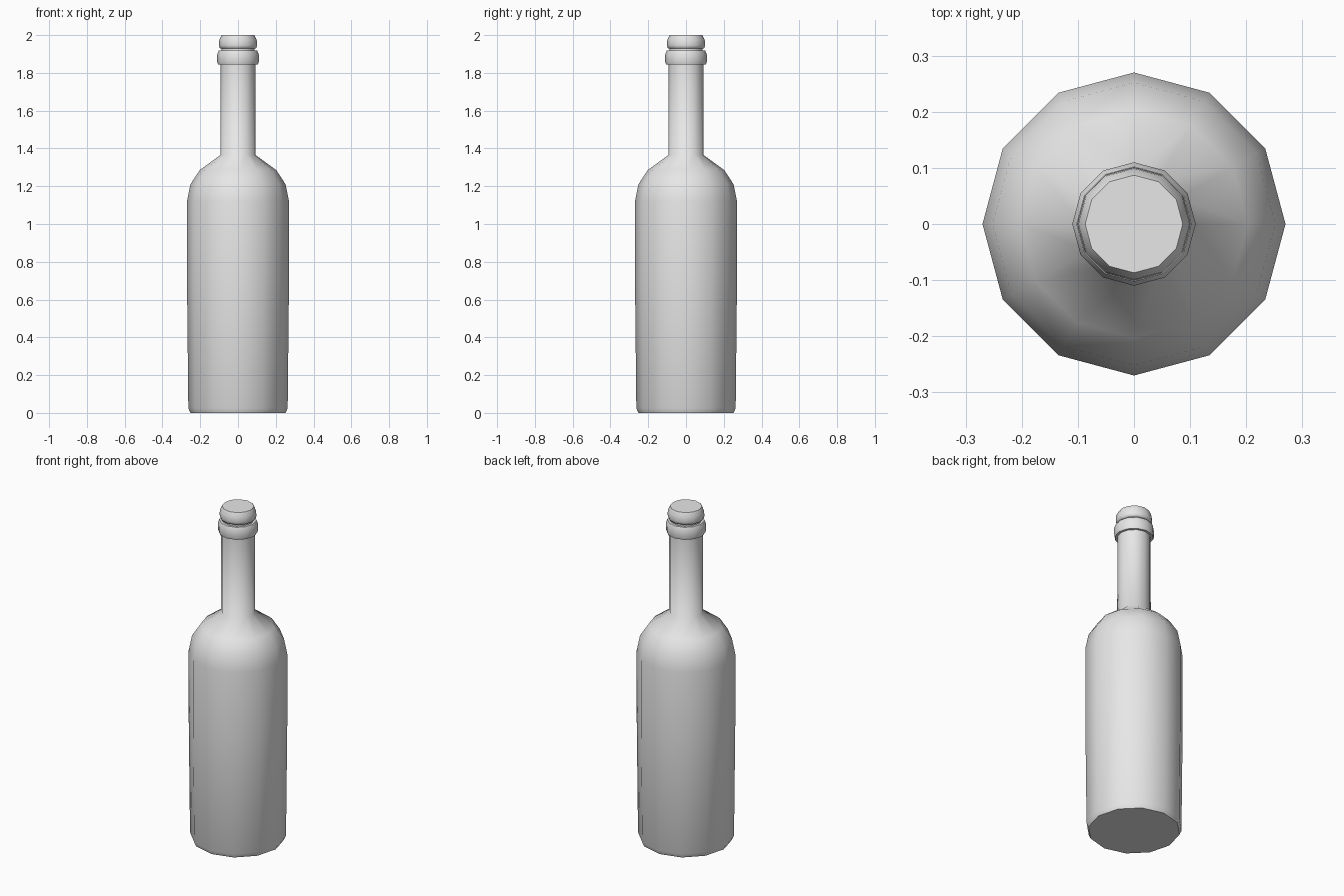
import bpy, bmesh
from math import cos, sin, pi, radians

SIDES = 12

cube = bpy.data.objects.get("Cube")
if cube:
    bpy.data.objects.remove(cube, do_unlink=True)

grey = bpy.data.materials.new("light grey")
grey.use_nodes = True
grey.diffuse_color = (0.8, 0.8, 0.8, 1)
grey.node_tree.nodes["Principled BSDF"].inputs["Base Color"].default_value = (0.8, 0.8, 0.8, 1)


def lathe(name, profile, smooth_angle=60):
    """Turn a (radius, height) profile around z and close both ends."""
    bm = bmesh.new()
    rings = []
    for r, z in profile:
        rings.append([bm.verts.new((r * cos(2 * pi * i / SIDES), r * sin(2 * pi * i / SIDES), z))
                      for i in range(SIDES)])
    for low, high in zip(rings, rings[1:]):
        for i in range(SIDES):
            j = (i + 1) % SIDES
            bm.faces.new((low[i], low[j], high[j], high[i]))
    bm.faces.new(rings[0][::-1])
    bm.faces.new(rings[-1])
    mesh = bpy.data.meshes.new(name)
    bm.to_mesh(mesh)
    bm.free()
    mesh.materials.append(grey)
    obj = bpy.data.objects.new(name, mesh)
    bpy.context.collection.objects.link(obj)
    bpy.ops.object.select_all(action='DESELECT')
    obj.select_set(True)
    bpy.context.view_layer.objects.active = obj
    bpy.ops.object.shade_smooth_by_angle(angle=radians(smooth_angle))
    return obj


# Body with rounded shoulder and neck
lathe("bottle_body", [
    (0.252, 0), (0.263, 0.025), (0.27, 0.7), (0.27, 1.12),
    (0.252, 1.21), (0.203, 1.285), (0.093, 1.365), (0.092, 1.88)])

# Raised ring at the mouth
lathe("mouth_ring", [
    (0.09, 1.845), (0.106, 1.845), (0.11, 1.858), (0.11, 1.898), (0.102, 1.918)])

# Stopper with a narrow stem below its rounded cap
lathe("stopper", [
    (0.088, 1.9), (0.088, 1.928), (0.097, 1.931), (0.101, 1.945),
    (0.099, 1.975), (0.087, 2.0)])
